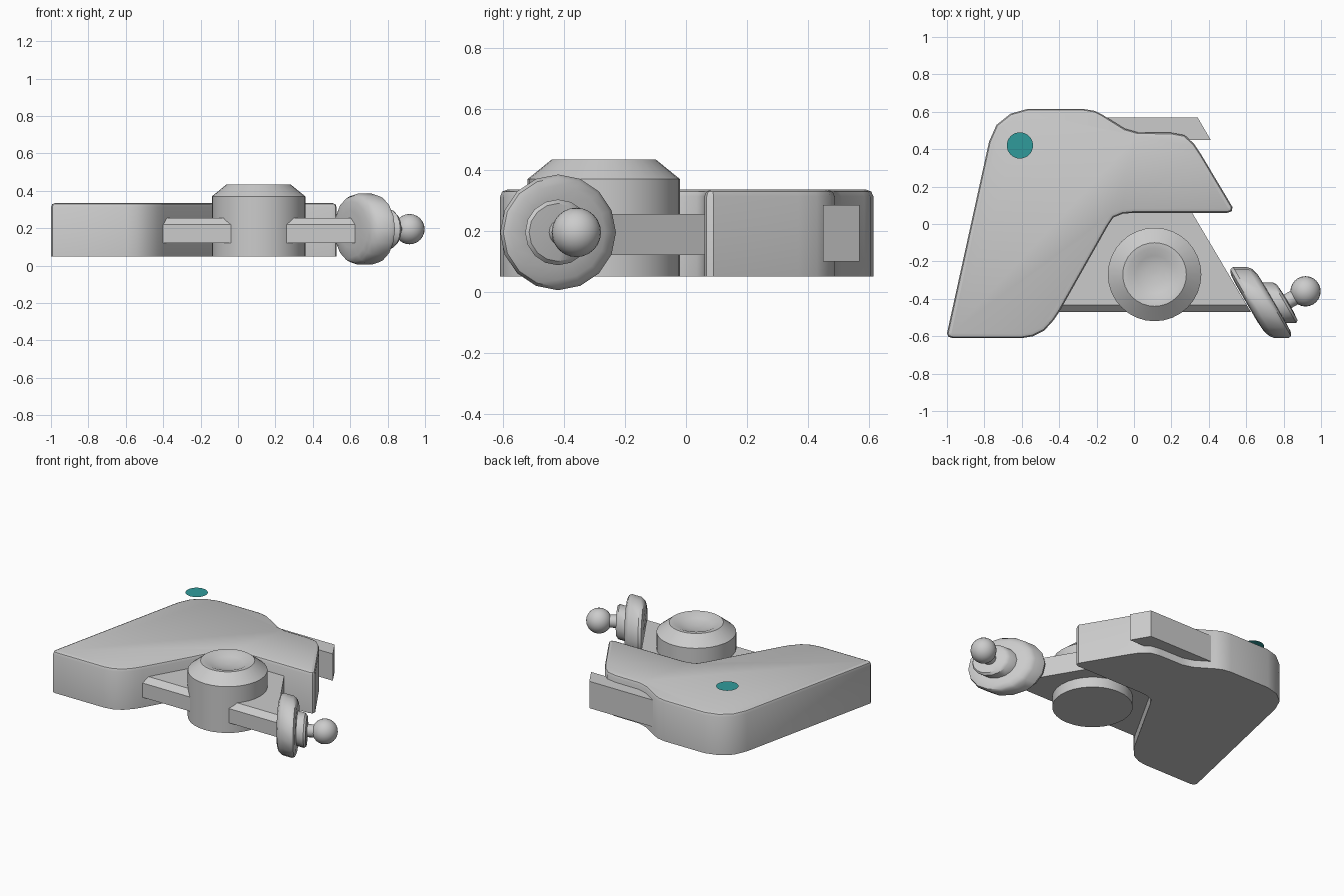
import bpy, bmesh, math
from mathutils import Matrix, Vector

if "Cube" in bpy.data.objects:
    bpy.data.objects.remove(bpy.data.objects["Cube"])


def finish(name, bm, angle=35):
    """Turn a bmesh into a named, smooth-by-angle object."""
    bmesh.ops.recalc_face_normals(bm, faces=bm.faces)
    me = bpy.data.meshes.new(name)
    bm.to_mesh(me)
    bm.free()
    ob = bpy.data.objects.new(name, me)
    bpy.context.collection.objects.link(ob)
    bpy.ops.object.select_all(action='DESELECT')
    ob.select_set(True)
    bpy.context.view_layer.objects.active = ob
    bpy.ops.object.shade_smooth_by_angle(angle=math.radians(angle))
    return ob


def prism(name, outline, z0, z1, bevel=0.0):
    """Extrude an xy outline, optionally rounding its top rim."""
    bm = bmesh.new()
    base = bm.faces.new([bm.verts.new((x, y, z0)) for x, y in outline])
    ext = bmesh.ops.extrude_face_region(bm, geom=[base], use_keep_orig=True)
    top = [v for v in ext['geom'] if isinstance(v, bmesh.types.BMVert)]
    bmesh.ops.translate(bm, verts=top, vec=(0, 0, z1 - z0))
    if bevel:
        rim = [e for e in bm.edges if all(v.co.z > z1 - 1e-4 for v in e.verts)]
        bmesh.ops.bevel(bm, geom=rim, offset=bevel, segments=2, profile=0.5,
                        affect='EDGES', clamp_overlap=True)
    return finish(name, bm)


def lathe(name, profile, segs, matrix):
    """Revolve (radius, height) points about z, cap both ends, then place."""
    bm = bmesh.new()
    rings = [[bm.verts.new((r * math.cos(math.tau * i / segs),
                            r * math.sin(math.tau * i / segs), h))
              for i in range(segs)] for r, h in profile]
    for a, b in zip(rings, rings[1:]):
        for i in range(segs):
            j = (i + 1) % segs
            bm.faces.new((a[i], a[j], b[j], b[i]))
    bm.faces.new(rings[0])
    bm.faces.new(rings[-1])
    bmesh.ops.transform(bm, matrix=matrix, verts=bm.verts)
    return finish(name, bm)


# Main body slab with rounded top rim
prism("body", [
    (-1.0, -0.585), (-0.992, -0.603), (-0.97, -0.61), (-0.60, -0.61), (-0.54, -0.60),
    (-0.48, -0.57), (-0.43, -0.515), (-0.40, -0.47), (-0.14, -0.01), (-0.11, 0.035),
    (-0.06, 0.055), (0.0, 0.06), (0.50, 0.06), (0.522, 0.068), (0.527, 0.09),
    (0.36, 0.37), (0.32, 0.43), (0.27, 0.475), (0.20, 0.488), (0.02, 0.49),
    (-0.05, 0.51), (-0.17, 0.585), (-0.21, 0.605), (-0.27, 0.615), (-0.57, 0.615),
    (-0.66, 0.59), (-0.735, 0.53), (-0.775, 0.44)], 0.05, 0.335, 0.022)

# Rear bar with slanted end
prism("rear_bar", [(-0.35, 0.45), (0.41, 0.45), (0.34, 0.57), (-0.35, 0.57)], 0.10, 0.285)

# Triangular web plate, front top edge chamfered
plate = prism("web_plate", [(-0.46, -0.47), (0.625, -0.47), (0.21, 0.23), (0.0, 0.23)],
              0.12, 0.255)
bm = bmesh.new()
bm.from_mesh(plate.data)
edge = [e for e in bm.edges if all(v.co.z > 0.25 and v.co.y < -0.4 for v in e.verts)]
bmesh.ops.bevel(bm, geom=edge, offset=0.036, segments=1, affect='EDGES')
bm.to_mesh(plate.data)
bm.free()

# Round drum with dished top
lathe("drum", [(0.25, 0.05), (0.25, 0.37), (0.17, 0.435), (0.14, 0.433),
               (0.10, 0.415), (0.05, 0.405), (0.01, 0.402)],
      32, Matrix.Translation((0.11, -0.27, 0)))

# Sheared hand wheel: lathe axis along x, slanted to follow the plate edge
shear = Matrix(((-0.58, 0, 1, 0), (1, 0, 0, -0.42), (0, 1, 0, 0.195), (0, 0, 0, 1)))
lathe("hand_wheel", [(0.10, 0.60), (0.15, 0.605), (0.178, 0.618), (0.19, 0.64),
                     (0.19, 0.715), (0.18, 0.735), (0.155, 0.748), (0.108, 0.75),
                     (0.108, 0.805), (0.095, 0.82), (0.045, 0.825)], 16, shear)

# Knob neck and ball
start, ball = Vector((0.77, -0.442, 0.195)), Vector((0.917, -0.36, 0.195))
axis = ball - start
lathe("knob_neck", [(0.042, 0), (0.04, axis.length)], 16,
      Matrix.Translation(start) @ axis.to_track_quat('Z', 'Y').to_matrix().to_4x4())
bm = bmesh.new()
bmesh.ops.create_uvsphere(bm, u_segments=24, v_segments=12, radius=0.081,
                          matrix=Matrix.Translation(ball))
finish("knob_ball", bm)

# Floating teal marker disc
bm = bmesh.new()
bmesh.ops.create_circle(bm, cap_ends=True, segments=32, radius=0.07,
                        matrix=Matrix.Translation((-0.61, 0.42, 0.449)))
marker = finish("marker_disc", bm)
teal = bpy.data.materials.new("teal")
teal.diffuse_color = (0.03, 0.33, 0.33, 1)
teal.use_nodes = True
teal.node_tree.nodes["Principled BSDF"].inputs["Base Color"].default_value = teal.diffuse_color
marker.data.materials.append(teal)
